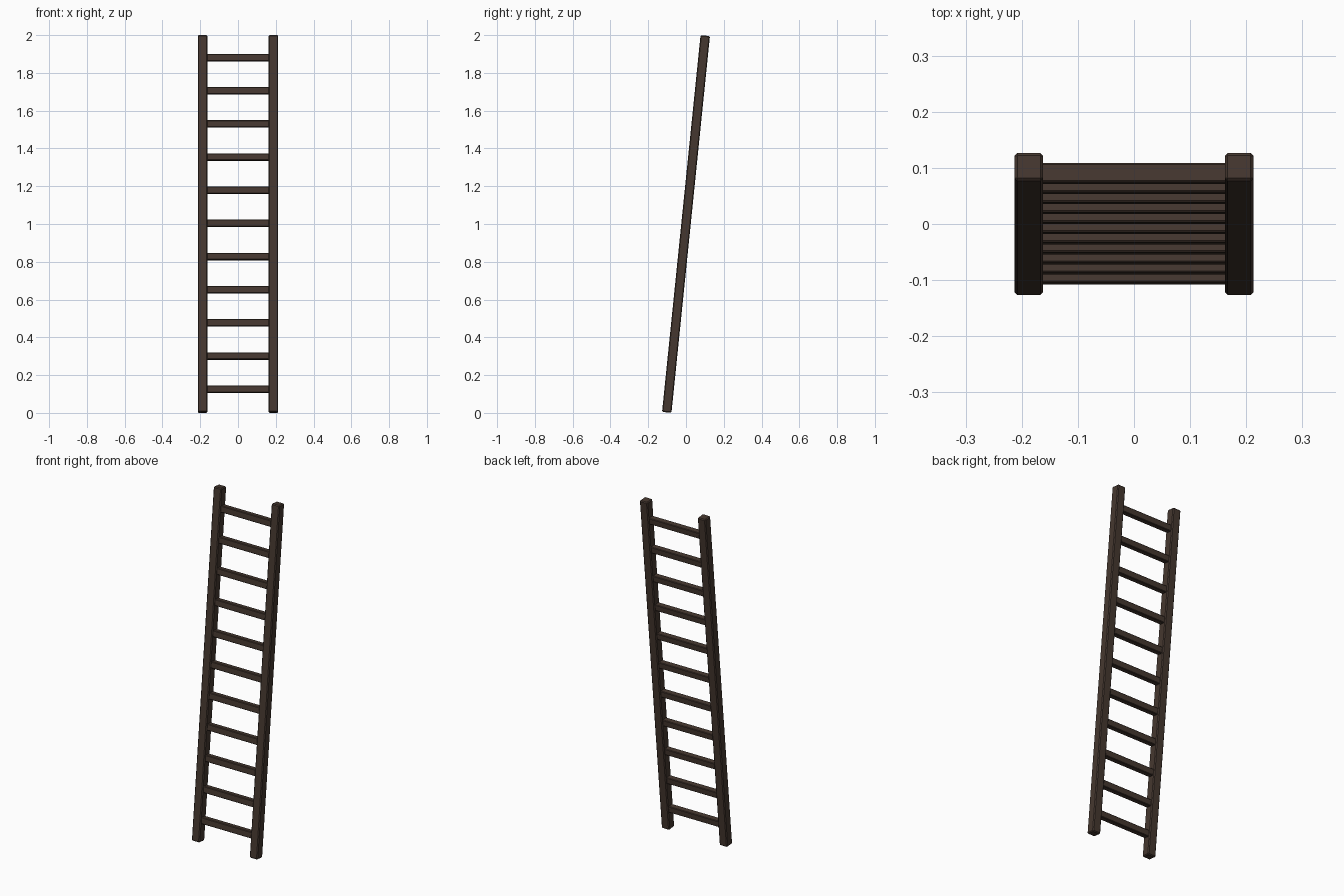
import bpy, math
from mathutils import Matrix

if "Cube" in bpy.data.objects:
    bpy.data.objects.remove(bpy.data.objects["Cube"])

LEAN = math.radians(-5.83)   # top tips towards the back
RAIL_LENGTH = 2.005
RUNGS = 11

wood = bpy.data.materials.new("dark_brown_wood")
wood.diffuse_color = (0.06, 0.039, 0.029, 1)
wood.use_nodes = True
wood.node_tree.nodes["Principled BSDF"].inputs["Base Color"].default_value = wood.diffuse_color

# ladder frame: origin at mid height, leaning about x
frame = Matrix.Translation((0, 0, 1)) @ Matrix.Rotation(LEAN, 4, 'X')


def beam(name, centre, size, bevel):
    """Square timber with chamfered edges, placed in the leaning frame."""
    bpy.ops.mesh.primitive_cube_add(size=1)
    ob = bpy.context.object
    ob.name = name
    ob.data.transform(Matrix.Diagonal((*size, 1)))
    ob.matrix_world = frame @ Matrix.Translation(centre)
    mod = ob.modifiers.new("chamfer", 'BEVEL')
    mod.width = bevel
    mod.segments = 1
    ob.data.materials.append(wood)
    return ob


# side rails
for side, label in ((-1, "left"), (1, "right")):
    beam(f"{label}_rail", (side * 0.1875, 0, 0), (0.051, 0.05, RAIL_LENGTH), 0.005)

# rungs, ends let into the rails
for i in range(RUNGS):
    z = (i - (RUNGS - 1) / 2) * 0.1764 + 0.003
    beam(f"rung_{i + 1}", (0, 0, z), (0.34, 0.034, 0.037), 0.003)
